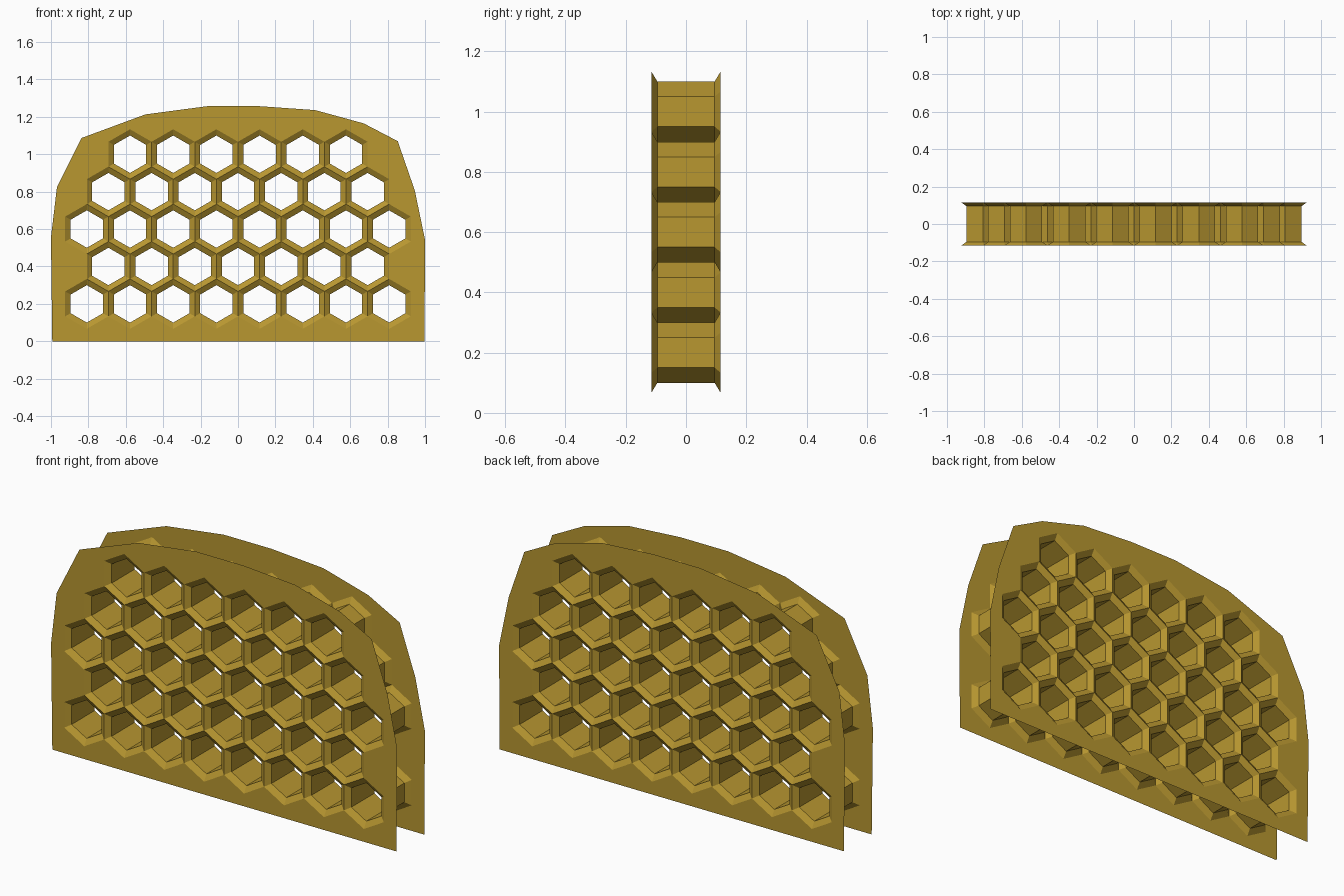
import bpy, bmesh, math
from mathutils import Vector

if "Cube" in bpy.data.objects:
    bpy.data.objects.remove(bpy.data.objects["Cube"])

PITCH = 0.4 / math.sqrt(3)           # horizontal spacing of cells
R_OUT, R_IN = 0.4 / 3, 0.1           # rim and bore radii (rims tile exactly)
Y_OUT, Y_IN = 0.115, 0.095           # panel plane and end of bore
ROWS = [(0.2, 8), (0.4, 7), (0.6, 8), (0.8, 7), (1.0, 6)]
CELLS = [((i - (n - 1) / 2) * PITCH, z) for z, n in ROWS for i in range(n)]
OUTLINE = [(-0.993, 0), (-1, 0.556), (-0.968, 0.824), (-0.836, 1.087), (-0.495, 1.213),
           (-0.163, 1.257), (0.112, 1.257), (0.412, 1.236), (0.672, 1.165),
           (0.854, 1.07), (0.945, 0.807), (1, 0.542), (0.997, 0)]

gold = bpy.data.materials.new("old gold")
gold.diffuse_color = (0.48, 0.31, 0.03, 1)
gold.use_nodes = True
gold.node_tree.nodes["Principled BSDF"].inputs["Base Color"].default_value = gold.diffuse_color


def finish(bm, name):
    me = bpy.data.meshes.new(name)
    bm.to_mesh(me)
    bm.free()
    me.materials.append(gold)
    ob = bpy.data.objects.new(name, me)
    bpy.context.collection.objects.link(ob)


def hexagon(bm, cx, cz, r, y):
    return [bm.verts.new((cx + r * math.sin(k * math.pi / 3), y,
                          cz + r * math.cos(k * math.pi / 3))) for k in range(6)]


def bridge(bm, cx, cz, a, b):
    # six walls between two hexagons, facing the cell axis
    for k in range(6):
        j = (k + 1) % 6
        f = bm.faces.new((a[k], a[j], b[j], b[k]))
        f.normal_update()
        c = f.calc_center_median()
        if f.normal.dot(Vector((cx - c.x, 0, cz - c.z))) < 0:
            f.normal_flip()


def panel(name, s):
    bm = bmesh.new()
    # bevelled cell rims
    for cx, cz in CELLS:
        bridge(bm, cx, cz, hexagon(bm, cx, cz, R_OUT, s * Y_OUT),
               hexagon(bm, cx, cz, R_IN, s * Y_IN))
    bmesh.ops.remove_doubles(bm, verts=bm.verts[:], dist=0.001)
    # flat sheet between the rim border and the rounded outline
    border = [e for e in bm.edges if len(e.link_faces) == 1
              and all(abs(v.co.y) > Y_OUT - 0.001 for v in e.verts)]
    vs = [bm.verts.new((x, s * Y_OUT, z)) for x, z in OUTLINE]
    border += [bm.edges.new((vs[i - 1], vs[i])) for i in range(len(vs))]
    res = bmesh.ops.triangle_fill(bm, edges=border, use_beauty=True)
    for f in res["geom"]:
        if isinstance(f, bmesh.types.BMFace):
            f.normal_update()
            if f.normal.y * s < 0:
                f.normal_flip()
    finish(bm, name)


panel("front_panel", -1)
panel("back_panel", 1)

# hexagonal tubes joining the two panels
bm = bmesh.new()
for cx, cz in CELLS:
    bridge(bm, cx, cz, hexagon(bm, cx, cz, R_IN, -Y_IN), hexagon(bm, cx, cz, R_IN, Y_IN))
finish(bm, "cell_tubes")
